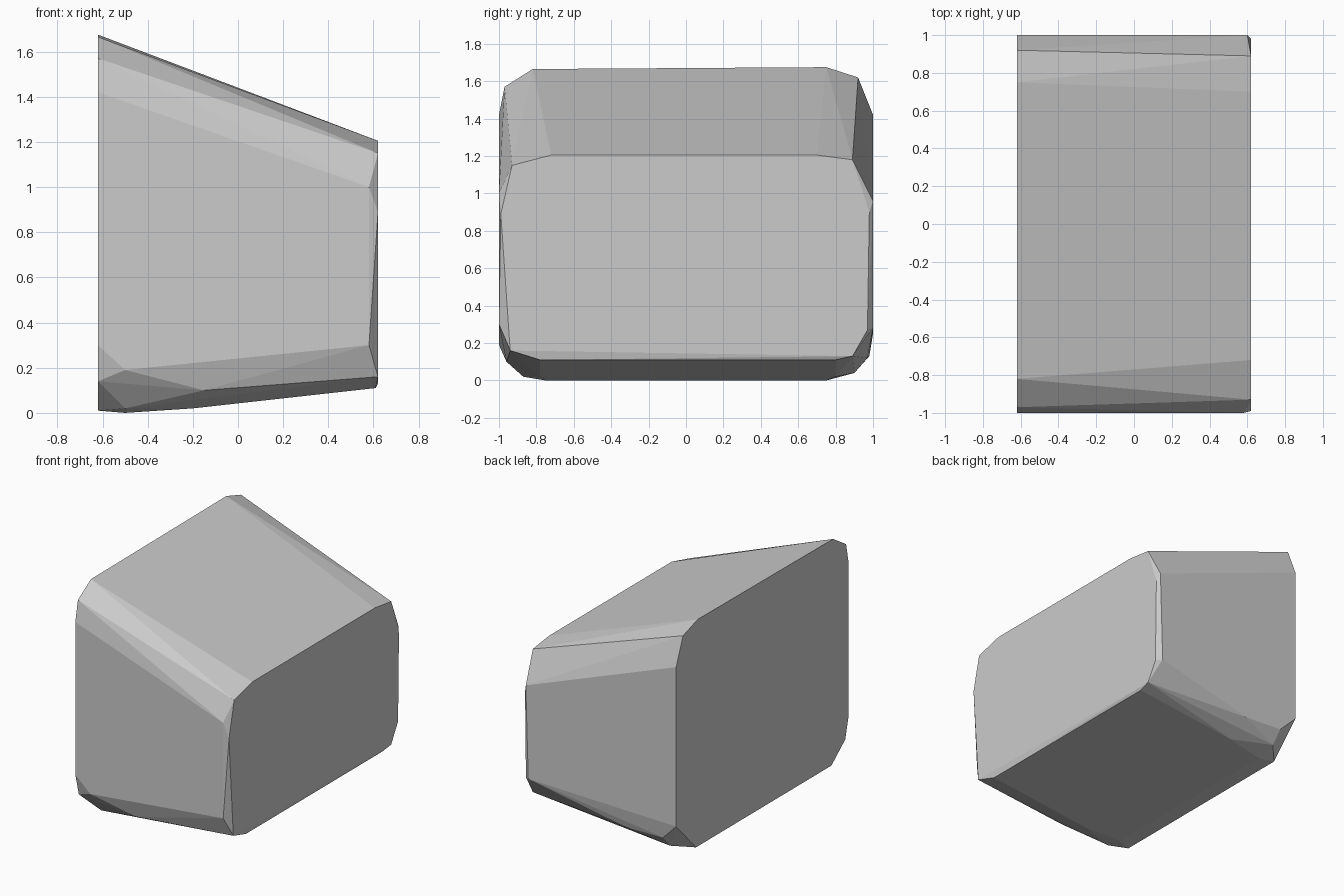
import bpy
import bmesh

if "Cube" in bpy.data.objects:
    bpy.data.objects.remove(bpy.data.objects["Cube"], do_unlink=True)

# Single stone colour
stone = bpy.data.materials.new("stone grey")
stone.use_nodes = True
grey = (0.6, 0.6, 0.6, 1)
stone.diffuse_color = grey
stone.node_tree.nodes["Principled BSDF"].inputs["Base Color"].default_value = grey

# Tall end outline (y, z)
tall_end = [(-0.82, 1.665), (0.75, 1.675), (0.92, 1.62), (1, 1.42), (1, 0.25),
            (0.77, 0.01), (-0.8, 0.01), (-0.96, 0.14), (-1, 0.3), (-1, 1.42),
            (-0.97, 1.57)]
# Short end outline (y, z)
short_end = [(-0.72, 1.205), (0.7, 1.205), (0.89, 1.18), (0.98, 0.9),
             (0.97, 0.27), (0.89, 0.13), (-0.94, 0.16), (-0.99, 0.89),
             (-0.93, 1.15)]
# Chipped corners and belly between the ends (x, y, z)
chips = [(0.58, -1, 1), (0.58, -1, 0.3), (0.6, 1, 0.96), (0.58, 1, 0.28),
         (0.61, -0.78, 0.11), (0.61, 0.8, 0.11),
         (-0.5, -1, 0.19), (-0.5, -0.87, 0.02), (-0.5, -0.75, 0),
         (-0.15, -0.96, 0.1), (-0.2, -0.78, 0.02),
         (-0.5, 0.98, 0.13), (-0.5, 0.9, 0.04), (-0.5, 0.75, 0),
         (-0.2, 0.97, 0.12), (-0.2, 0.8, 0.02)]

points = [(-0.62, y, z) for y, z in tall_end]
points += [(0.62, y, z) for y, z in short_end] + chips

# Wrap the outlines into one faceted block
bm = bmesh.new()
for p in points:
    bm.verts.new(p)
hull = bmesh.ops.convex_hull(bm, input=bm.verts[:])
loose = [v for v in bm.verts if not v.link_faces]
bmesh.ops.delete(bm, geom=loose, context="VERTS")
bmesh.ops.dissolve_limit(bm, angle_limit=0.01, verts=bm.verts[:], edges=bm.edges[:])
bmesh.ops.recalc_face_normals(bm, faces=bm.faces[:])

mesh = bpy.data.meshes.new("stone_block")
bm.to_mesh(mesh)
bm.free()
mesh.materials.append(stone)
block = bpy.data.objects.new("stone_block", mesh)
bpy.context.collection.objects.link(block)
